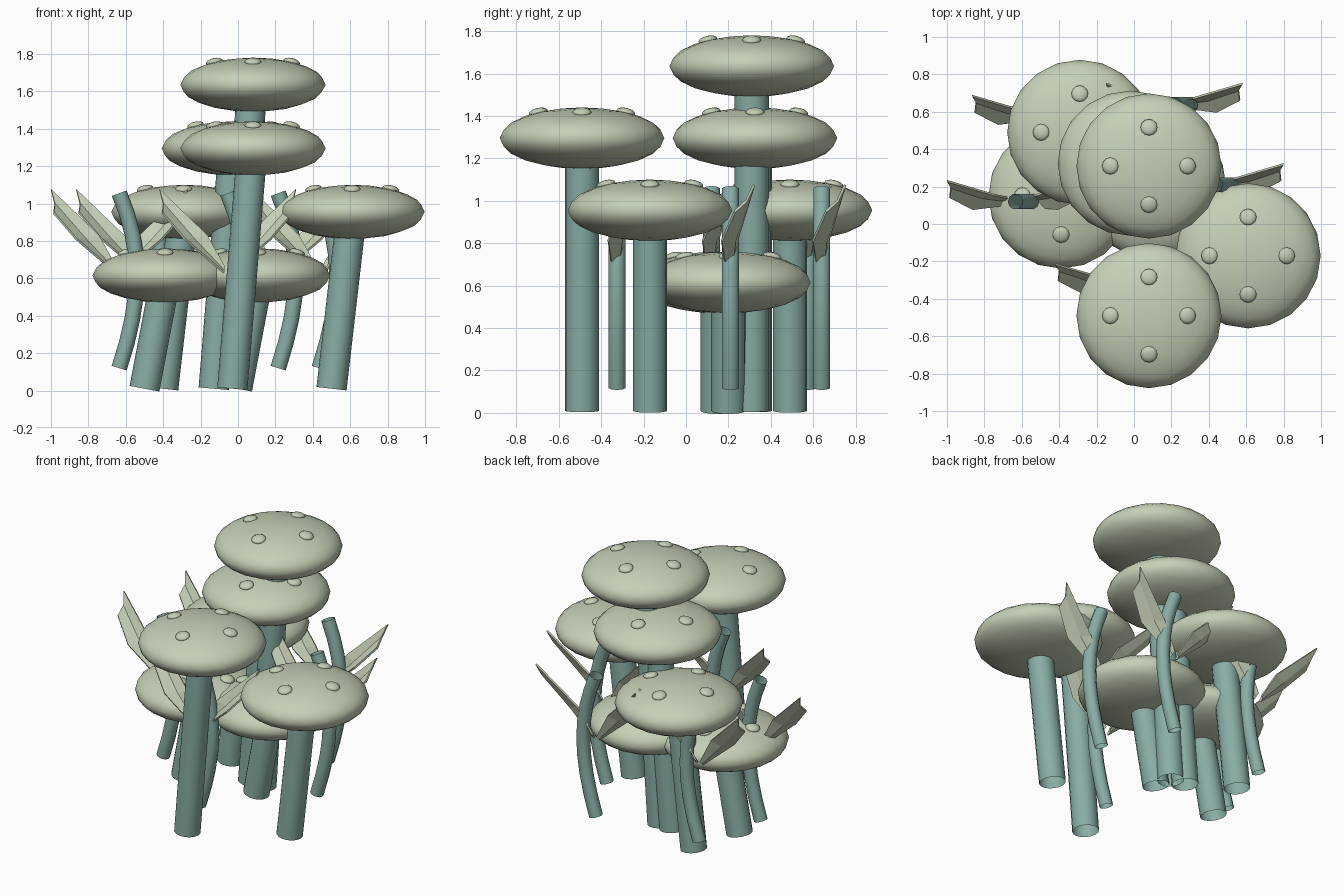
import bpy, bmesh, math
from mathutils import Vector, Matrix

cube = bpy.data.objects.get("Cube")
if cube:
    bpy.data.objects.remove(cube)


def material(name, rgb):
    m = bpy.data.materials.new(name)
    m.use_nodes = True
    m.diffuse_color = (*rgb, 1)
    m.node_tree.nodes["Principled BSDF"].inputs["Base Color"].default_value = (*rgb, 1)
    return m


CREAM = material("pale sage", (0.56, 0.63, 0.47))
TEAL = material("dusty teal", (0.25, 0.42, 0.38))


def add_object(name, bm, mat, smooth=True):
    mesh = bpy.data.meshes.new(name)
    bmesh.ops.recalc_face_normals(bm, faces=bm.faces)
    for f in bm.faces:
        f.smooth = smooth
    bm.to_mesh(mesh)
    bm.free()
    mesh.materials.append(mat)
    ob = bpy.data.objects.new(name, mesh)
    bpy.context.collection.objects.link(ob)
    return ob


def tube(name, path, radius, sides):
    """Open tube along a path that bends only in the xz plane."""
    bm = bmesh.new()
    rings = []
    across = Vector((0, 1, 0))
    for i, p in enumerate(path):
        tangent = (path[min(i + 1, len(path) - 1)] - path[max(i - 1, 0)]).normalized()
        side = across.cross(tangent)
        angles = [math.tau * k / sides for k in range(sides)]
        rings.append([bm.verts.new(p + radius * (across * math.sin(a) + side * math.cos(a)))
                      for a in angles])
    for lo, hi in zip(rings, rings[1:]):
        for k in range(sides):
            n = (k + 1) % sides
            bm.faces.new((lo[k], lo[n], hi[n], hi[k]))
    return add_object(name, bm, TEAL)


CAP_R, CAP_H, SPOT_OUT = 0.388, 0.145, 0.207


def mushroom(label, x, y, z):
    # squashed cap
    bm = bmesh.new()
    bmesh.ops.create_icosphere(bm, subdivisions=3, radius=1, matrix=Matrix.Translation((x, y, z))
                               @ Matrix.Diagonal((CAP_R, CAP_R, CAP_H, 1)))
    add_object(label + "_cap", bm, CREAM)

    # four low bumps lying on the cap
    bm = bmesh.new()
    rise = CAP_H * math.sqrt(1 - (SPOT_OUT / CAP_R) ** 2)
    for k in range(4):
        m = (Matrix.Translation((x, y, z)) @ Matrix.Rotation(k * math.pi / 2, 4, "Z")
             @ Matrix.Translation((SPOT_OUT, 0, rise)) @ Matrix.Rotation(0.23, 4, "Y")
             @ Matrix.Diagonal((0.045, 0.045, 0.02, 1)))
        bmesh.ops.create_uvsphere(bm, u_segments=12, v_segments=8, radius=1, matrix=m)
    add_object(label + "_cap_spots", bm, CREAM)

    # leaning stem
    tube(label + "_stem", [Vector((x - 0.11, y, 0.01)), Vector((x - 0.01, y, z - 0.08))], 0.081, 16)


def sprout(label, x, y):
    # bowed thin stem, sampled from a cubic curve
    a, b, c, d = (Vector((x + dx, y, z)) for dx, z in
                  ((0, 0.12), (0.125, 0.5), (0.125, 0.76), (0, 1.055)))
    path = []
    for i in range(9):
        t = i / 8
        s = 1 - t
        path.append(a * s**3 + b * 3 * s * s * t + c * 3 * s * t * t + d * t**3)
    tube(label + "_thin_stem", path, 0.042, 10)

    # pair of folded leaves, mirrored in x
    rows = [((0.02, -0.015, 0.63), (0.02, 0.0, 0.64), (0.015, 0.015, 0.66)),
            ((0.23, -0.042, 0.81), (0.18, 0.02, 0.81), (0.11, 0.035, 0.83)),
            ((0.35, 0.02, 0.95), (0.345, 0.075, 1.0), (0.365, 0.11, 1.075))]
    for side, sign in (("left", 1), ("right", -1)):
        bm = bmesh.new()
        grid = [[bm.verts.new((x + sign * px, y + py, pz)) for px, py, pz in r] for r in rows]
        for lo, hi in zip(grid, grid[1:]):
            for k in range(2):
                bm.faces.new((lo[k], lo[k + 1], hi[k + 1], hi[k]))
        leaf = add_object(f"{label}_{side}_leaf", bm, CREAM, smooth=False)
        mod = leaf.modifiers.new("thickness", "SOLIDIFY")
        mod.thickness = 0.012
        mod.offset = 0


# mushrooms: cap centre positions
for label, x, y, z in (("tallest", 0.08, 0.31, 1.635),
                       ("upper_back", -0.02, 0.325, 1.295),
                       ("front", 0.08, -0.49, 1.295),
                       ("left", 0.61, -0.17, 0.955),
                       ("right_back", -0.29, 0.49, 0.955),
                       ("low_right", -0.39, 0.15, 0.615),
                       ("low_middle", 0.105, 0.2, 0.615)):
    mushroom(label, x, y, z)

# leafy sprouts: stem foot positions
for label, x, y in (("right_sprout", -0.635, 0.12),
                    ("back_left_sprout", 0.215, 0.64),
                    ("left_sprout", 0.435, 0.21),
                    ("front_sprout", -0.055, -0.325),
                    ("back_right_sprout", -0.5, 0.575)):
    sprout(label, x, y)
